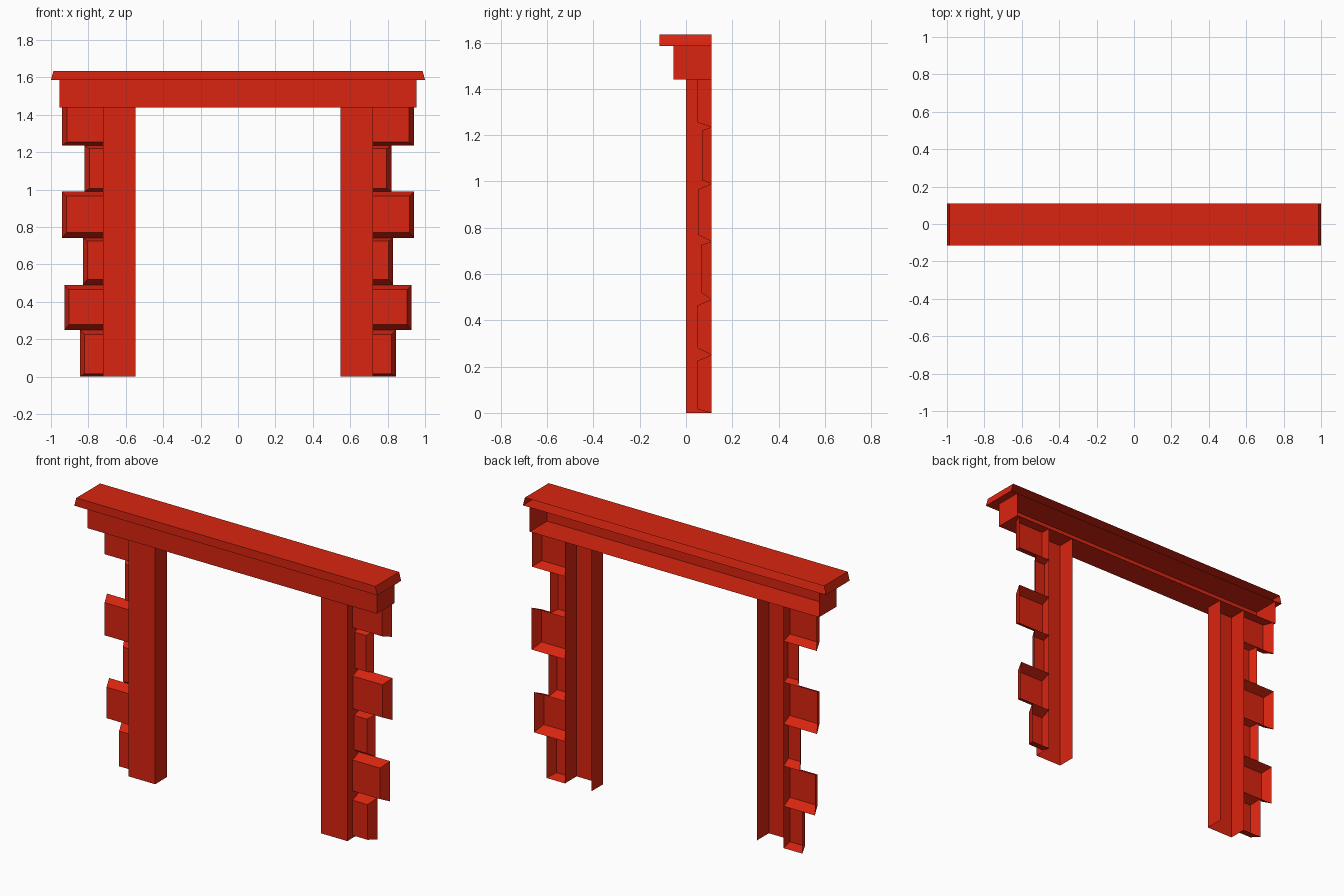
import bpy

cube = bpy.data.objects.get("Cube")
if cube:
    bpy.data.objects.remove(cube, do_unlink=True)

red = bpy.data.materials.new("brick_red")
red.use_nodes = True
colour = (0.7, 0.018, 0.005, 1)
red.diffuse_color = colour
red.node_tree.nodes["Principled BSDF"].inputs["Base Color"].default_value = colour

BACK = 0.11

# Corners 0-3 are the front rectangle, 4-7 the back: inner/outer low, outer/inner high
SIDES = {
    "front": (0, 1, 2, 3),
    "right": (1, 5, 6, 2),
    "left": (4, 0, 3, 7),
    "top": (3, 2, 6, 7),
    "bottom": (4, 5, 1, 0),
}


def shell(name, verts, sides, mirror=False):
    """Thin open-backed shell made from the chosen sides of an eight-corner block."""
    mesh = bpy.data.meshes.new(name)
    mesh.from_pydata(verts, [], [SIDES[s] for s in sides])
    mesh.materials.append(red)
    obj = bpy.data.objects.new(name, mesh)
    bpy.context.collection.objects.link(obj)
    if mirror:
        obj.modifiers.new("Mirror", "MIRROR").use_clip = False
    return obj


def rect(x0, x1, y, z0, z1):
    return [(x0, y, z0), (x1, y, z0), (x1, y, z1), (x0, y, z1)]


# Top ledge with slightly leaning ends
def ledge(y):
    return [(-1, y, 1.585), (1, y, 1.585), (0.987, y, 1.635), (-0.987, y, 1.635)]


shell("top_ledge", ledge(-0.115) + ledge(BACK), SIDES)

# Lintel under the ledge
shell("lintel", rect(-0.955, 0.955, -0.055, 1.44, 1.585)
      + rect(-0.955, 0.955, BACK, 1.44, 1.585), ("front", "right", "left", "bottom"))

# Door posts: three-sided channels
shell("post", rect(0.547, 0.722, 0, 0, 1.44) + rect(0.547, 0.722, BACK, 0, 1.44),
      ("front", "right", "left"), mirror=True)

# Alternating corner stones: bottom, top, outer reach, front depth, inset below and above
stones = [
    (0.0, 0.25, 0.845, 0.05, 0.015, 0.025),
    (0.25, 0.49, 0.928, 0.05, 0.03, 0.025),
    (0.49, 0.74, 0.83, 0.065, 0.03, 0.015),
    (0.74, 0.99, 0.942, 0.052, 0.03, 0.025),
    (0.99, 1.235, 0.82, 0.07, 0.015, 0.015),
    (1.235, 1.44, 0.94, 0.05, 0.02, 0.0),
]
for i, (z0, z1, reach, y, low, high) in enumerate(stones):
    front = rect(0.722, reach - 0.025, y, z0 + low, z1 - high)
    back = rect(0.722, reach, BACK, z0, z1)
    shell(f"corner_stone_{i + 1}", front + back,
          ("front", "right", "top", "bottom"), mirror=True)
